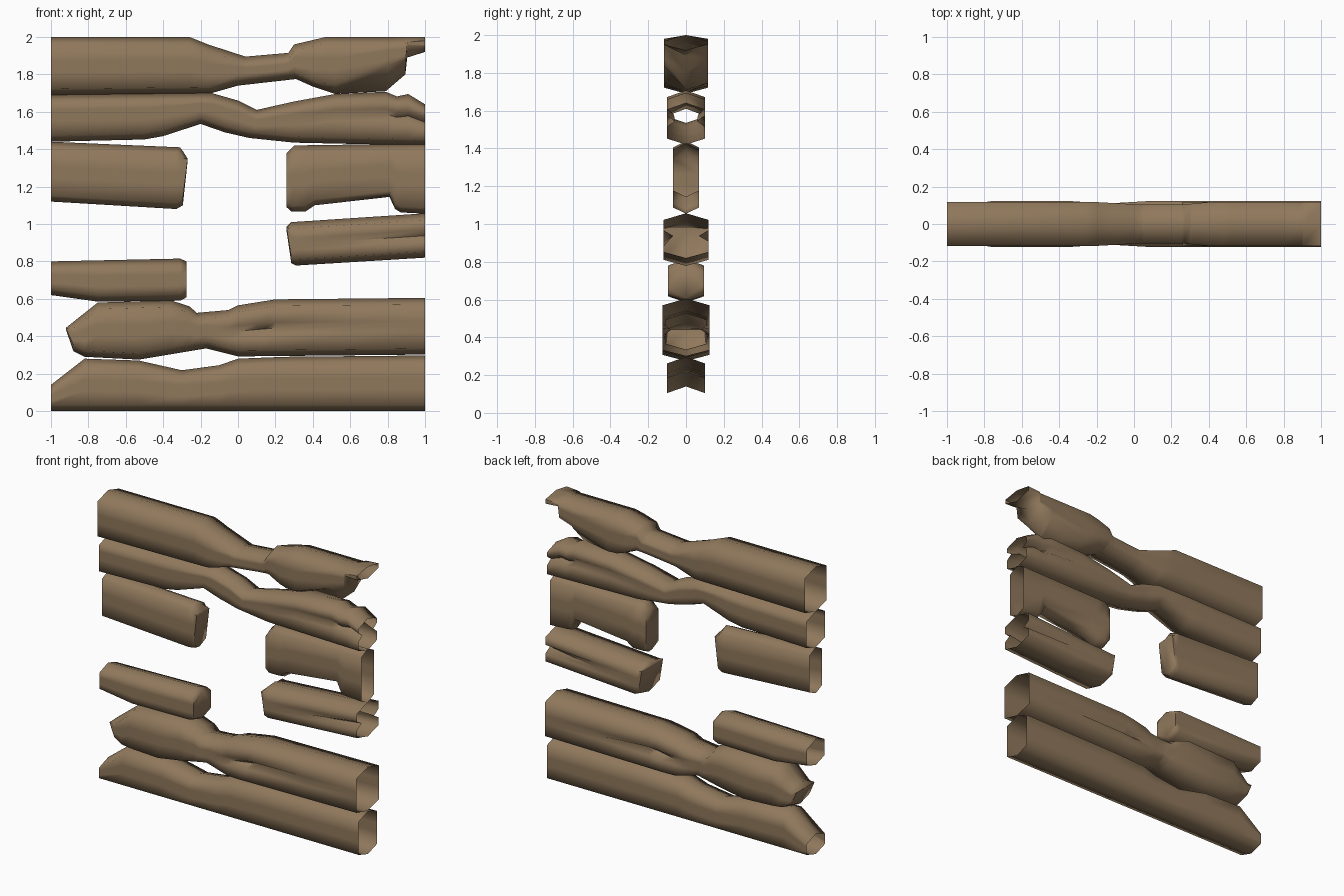
import bpy, bmesh, math

if "Cube" in bpy.data.objects:
    bpy.data.objects.remove(bpy.data.objects["Cube"])

wood = bpy.data.materials.new("weathered brown wood")
wood.diffuse_color = (0.28, 0.19, 0.108, 1)
wood.use_nodes = True
wood.node_tree.nodes["Principled BSDF"].inputs["Base Color"].default_value = wood.diffuse_color


def lerp(pts, x):
    """Piecewise linear value of a profile at x."""
    if x <= pts[0][0]:
        return pts[0][1]
    for (x0, z0), (x1, z1) in zip(pts, pts[1:]):
        if x <= x1:
            return z0 + (z1 - z0) * (x - x0) / (x1 - x0)
    return pts[-1][1]


def log(name, top, bottom, w, groove=((0, 0),), f=0.5, cap_left=False,
        cap_right=False, width=((0, 1),), low=((0, 0.032),)):
    """Hollow hewn log: hexagonal section swept between two profiles along x."""
    x_lo, x_hi = top[0][0], top[-1][0]
    xs = sorted({p[0] for c in (top, bottom, groove, width, low) for p in c
                 if x_lo <= p[0] <= x_hi})
    bm = bmesh.new()
    rings = []
    for x in xs:
        zt, zb = lerp(top, x), lerp(bottom, x)
        h = zt - zb
        a = w * lerp(width, x)
        g = lerp(groove, x)
        hi = zt - min(0.035, 0.25 * h)
        lo = zb + min(lerp(low, x), 0.6 * h)
        m = lo + f * (hi - lo)
        e = min(0.03, 0.2 * (hi - lo))
        half = [(a, hi), (a, m + e), (a - g, m), (a, m - e), (a, lo)]
        sec = [(0, zt)] + half + [(0, zb)] + [(-y, z) for y, z in reversed(half)]
        rings.append([bm.verts.new((x, y, z)) for y, z in sec])
    n = len(rings[0])
    for r, s in zip(rings, rings[1:]):
        for i in range(n):
            j = (i + 1) % n
            bm.faces.new((r[i], r[j], s[j], s[i]))
    if cap_left:
        bm.faces.new(rings[0])
    if cap_right:
        bm.faces.new(rings[-1][::-1])
    bmesh.ops.recalc_face_normals(bm, faces=bm.faces)
    me = bpy.data.meshes.new(name)
    bm.to_mesh(me)
    bm.free()
    me.materials.append(wood)
    ob = bpy.data.objects.new(name, me)
    bpy.context.collection.objects.link(ob)
    bpy.ops.object.select_all(action='DESELECT')
    ob.select_set(True)
    bpy.context.view_layer.objects.active = ob
    bpy.ops.object.shade_smooth_by_angle(angle=math.radians(78))


# two full-width logs below the window
log("bottom_log",
    [(-1, .14), (-.82, .28), (-.53, .27), (-.3, .218), (-.1, .245), (0, .28), (.25, .29), (1, .297)],
    [(-1, 0), (1, 0)], .1)
log("second_log",
    [(-.92, .445), (-.75, .58), (-.36, .592), (-.26, .56), (-.22, .525), (-.05, .54), (0, .565),
     (.2, .597), (1, .605)],
    [(-.92, .435), (-.88, .32), (-.82, .29), (-.53, .275), (-.17, .335), (0, .292), (1, .302)],
    .124, groove=((-.1, 0), (.15, .045), (.6, 0)), cap_left=True,
    width=((-.92, .8), (-.75, 1), (-.36, 1), (-.15, .88), (.1, 1)))

# short logs either side of the window
log("window_log_lower_left",
    [(-1, .8), (-.31, .815), (-.275, .8)],
    [(-1, .62), (-.75, .585), (-.31, .59), (-.275, .608)], .095, cap_right=True)
log("window_log_lower_right",
    [(.26, .985), (.285, 1.01), (1, 1.057)],
    [(.26, .96), (.285, .79), (.31, .778), (1, .82)], .118,
    groove=((.6, 0), (1, .05)), cap_left=True)
log("window_log_upper_left",
    [(-1, 1.44), (-.31, 1.41), (-.295, 1.39), (-.27, 1.35)],
    [(-1, 1.12), (-.33, 1.08), (-.295, 1.1), (-.27, 1.33)], .07, cap_right=True)
log("window_log_upper_right",
    [(.26, 1.38), (.3, 1.42), (1, 1.43)],
    [(.26, 1.09), (.285, 1.066), (.36, 1.066), (.41, 1.1), (.81, 1.145), (.84, 1.08), (.87, 1.062),
     (1, 1.055)], .068, cap_left=True)

# two full-width logs above the window
log("lintel_log",
    [(-1, 1.69), (-.14, 1.7), (0, 1.66), (.1, 1.61), (.3, 1.655), (.52, 1.695), (.79, 1.707),
     (.85, 1.682), (.91, 1.695), (1, 1.64)],
    [(-1, 1.44), (-.5, 1.452), (-.4, 1.47), (-.2, 1.535), (-.07, 1.49), (.06, 1.46), (.3, 1.435),
     (1, 1.42)], .1, groove=((.3, 0), (1, .042)), f=.6,
    width=((-.4, 1), (-.05, .9), (.3, 1)))
log("top_log",
    [(-1, 2), (-.26, 2), (-.16, 1.96), (.04, 1.895), (.27, 1.915), (.3, 1.96), (.47, 2), (1, 2)],
    [(-1, 1.69), (-.14, 1.7), (0, 1.74), (.31, 1.775), (.4, 1.735), (.52, 1.695), (.79, 1.71),
     (.895, 1.8), (.905, 1.89), (1, 1.92)], .117,
    width=((-.2, 1), (.05, .88), (.25, .88), (.4, 1)),
    low=((.45, .032), (.8, .13), (.895, .08), (1, .03)))
